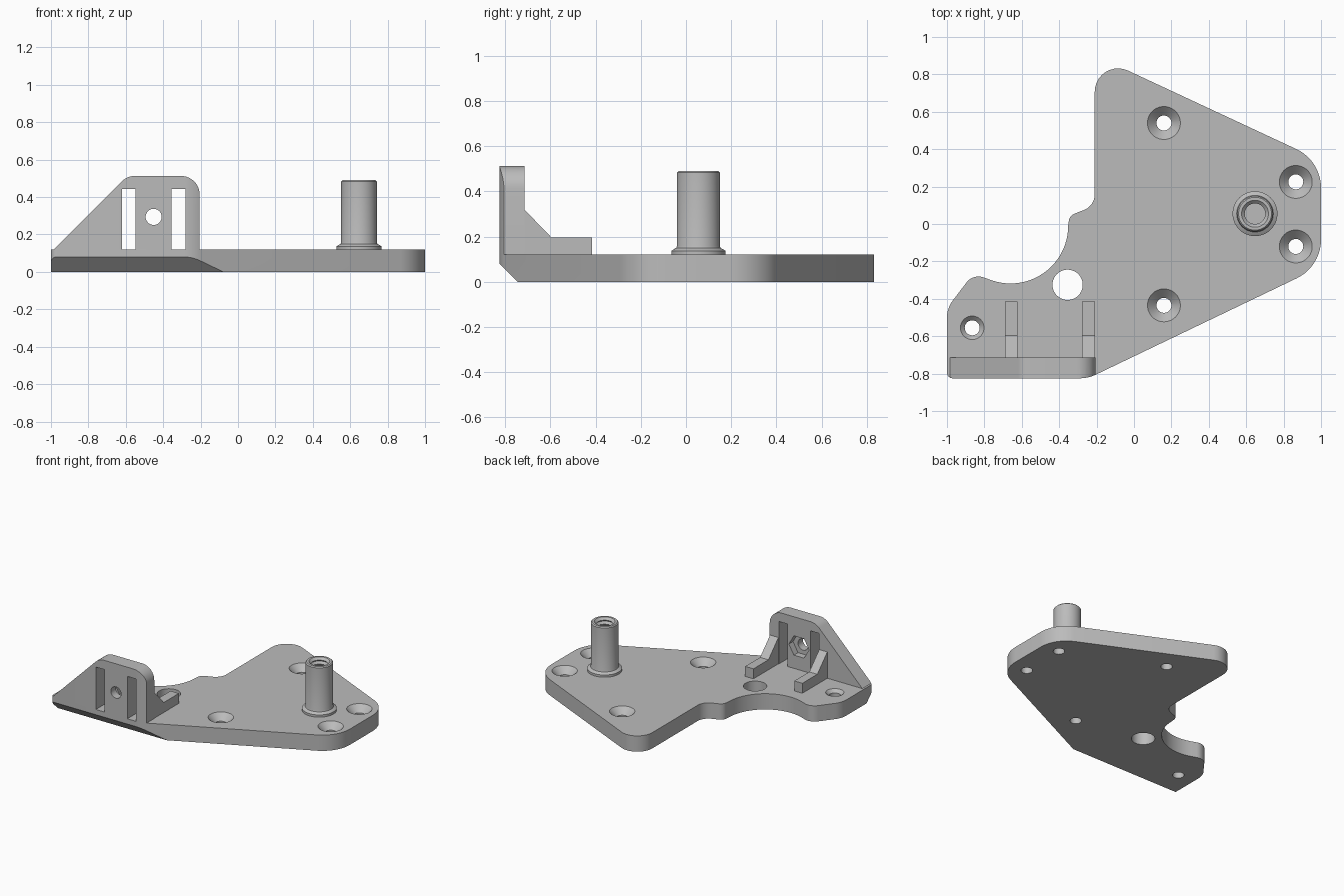
import bpy, bmesh
from math import pi, sin, cos, tan, radians
from mathutils import Vector

if "Cube" in bpy.data.objects:
    bpy.data.objects.remove(bpy.data.objects["Cube"])

grey = bpy.data.materials.new("matte grey")
grey.use_nodes = True
grey.diffuse_color = (0.5, 0.5, 0.5, 1)
grey.node_tree.nodes["Principled BSDF"].inputs["Base Color"].default_value = (0.5, 0.5, 0.5, 1)


def finish(name, bm):
    bmesh.ops.recalc_face_normals(bm, faces=bm.faces)
    mesh = bpy.data.meshes.new(name)
    bm.to_mesh(mesh)
    bm.free()
    obj = bpy.data.objects.new(name, mesh)
    bpy.context.collection.objects.link(obj)
    mesh.materials.append(grey)
    return obj


def rounded(corners, steps=10):
    """Outline from (x, y, radius) corners, with each corner filleted."""
    out = []
    for i, (x, y, r) in enumerate(corners):
        p = Vector((x, y))
        if r == 0:
            out.append(p)
            continue
        a = (Vector(corners[i - 1][:2]) - p).normalized()
        b = (Vector(corners[(i + 1) % len(corners)][:2]) - p).normalized()
        half = a.angle(b) / 2
        centre = p + (a + b).normalized() * r / sin(half)
        start = p + a * r / tan(half) - centre
        turn = (p + b * r / tan(half) - centre).angle_signed(start)
        for k in range(steps + 1):
            t = turn * k / steps
            out.append(centre + Vector((start.x * cos(t) - start.y * sin(t),
                                        start.x * sin(t) + start.y * cos(t))))
    return out


def prism(name, outline, lo, hi, axis="z"):
    """Extrude a 2D outline from lo to hi along one axis."""
    place = {"x": lambda p, h: (h, p[0], p[1]),
             "y": lambda p, h: (p[0], h, p[1]),
             "z": lambda p, h: (p[0], p[1], h)}[axis]
    bm = bmesh.new()
    low = [bm.verts.new(place(p, lo)) for p in outline]
    high = [bm.verts.new(place(p, hi)) for p in outline]
    bm.faces.new(low)
    bm.faces.new(high)
    for i in range(len(low)):
        bm.faces.new((low[i - 1], low[i], high[i], high[i - 1]))
    return finish(name, bm)


def lathe(name, profile, x, y, sides=48):
    """Spin an (r, z) profile about the vertical line through x, y."""
    bm = bmesh.new()
    rings = [[bm.verts.new((x + r * cos(2 * pi * k / sides), y + r * sin(2 * pi * k / sides), z))
              for k in range(sides)] for r, z in profile]
    for a, b in zip(rings, rings[1:]):
        for k in range(sides):
            bm.faces.new((a[k - 1], a[k], b[k], b[k - 1]))
    bm.faces.new(rings[0])
    bm.faces.new(rings[-1])
    return finish(name, bm)


def circle(x, y, r, n=40):
    return [(x + r * cos(2 * pi * k / n), y + r * sin(2 * pi * k / n)) for k in range(n)]


def rect(x0, x1, y0, y1):
    return [(x0, y0), (x1, y0), (x1, y1), (x0, y1)]


def boolean(obj, cutter, operation="DIFFERENCE"):
    """Apply the cutter to obj, then discard it."""
    cutter.hide_render = True
    mod = obj.modifiers.new("cut", "BOOLEAN")
    mod.operation, mod.solver, mod.object = operation, "EXACT", cutter
    bpy.context.view_layer.objects.active = obj
    bpy.ops.object.modifier_apply(modifier=mod.name)
    bpy.data.objects.remove(cutter)


THICK = 0.12
FRONT, WALL_BACK = -0.825, -0.715

# Base plate outline: straight sides, rounded corners and one scooped edge
scoop = [(-0.66 + 0.308 * cos(radians(a)), -0.01 + 0.308 * sin(radians(a)), 0)
         for a in range(0, -111, -5)]
outline = rounded([(-1, FRONT, 0.03), (-0.245, FRONT, 0.2), (1, -0.228, 0.23),
                   (1, 0.339, 0.23), (-0.21, 0.903, 0.125), (-0.21, 0.097, 0.09),
                   (-0.345, 0.045, 0.05)] + scoop +
                  [(-0.86, -0.266, 0.08), (-1, -0.45, 0.15)])
plate = prism("base_plate", outline, 0, THICK)

# Sloped underside along the front edge
boolean(plate, prism("chamfer_cutter", [(-0.745 + 0.05, -0.05), (-0.945, 0.2), (-0.945, -0.05)],
                     -1.1, 1.1, "x"))

# Countersunk screw holes and the plain through hole
for x, y, r in [(0.16, 0.54, 0.088), (0.16, -0.435, 0.088), (0.865, 0.225, 0.088),
                (0.865, -0.12, 0.088), (-0.865, -0.555, 0.063)]:
    depth = THICK - (r - 0.04)
    boolean(plate, lathe("screw_cutter", [(0.04, -0.1), (0.04, depth), (r, THICK), (r, 0.2)], x, y))
boolean(plate, prism("hole_cutter", circle(-0.355, -0.325, 0.081), -0.1, 0.2))

# Upright front wall, trimmed to the plate outline
wall = prism("front_wall", rounded([(-0.985, THICK, 0), (-0.205, THICK, 0),
                                    (-0.205, 0.513, 0.1), (-0.592, 0.513, 0.1)]),
             FRONT, WALL_BACK, "y")
boolean(wall, prism("wall_trim", outline, 0, 1), "INTERSECT")
for x0, x1 in [(-0.62, -0.547), (-0.355, -0.282)]:
    boolean(wall, prism("slot_cutter", rect(x0, x1, 0.05, 0.443), -1, -0.6, "y"))
boolean(wall, prism("bolt_cutter", circle(-0.451, 0.294, 0.043), -1, -0.6, "y"))
boolean(wall, prism("nut_cutter", circle(-0.451, 0.294, 0.085, 6), -0.765, -0.6, "y"))

# Two stepped ribs bracing the wall
rib_side = [(WALL_BACK, THICK), (-0.415, THICK), (-0.415, 0.196), (-0.595, 0.196), (WALL_BACK, 0.32)]
ribs = [prism(name, rib_side, x0, x1, "x")
        for name, x0, x1 in [("right_rib", -0.69, -0.622), ("left_rib", -0.278, -0.208)]]

# Hollow post with a collar and a ridged bore
ridges = []
for k in range(7):
    z = 0.46 - 0.035 * k
    ridges += [(0.068, z), (0.055, z - 0.0175)]
post = lathe("threaded_post", [(0.12, THICK), (0.12, 0.137), (0.108, 0.145), (0.098, 0.15),
                               (0.095, 0.16), (0.095, 0.483), (0.088, 0.49), (0.072, 0.49),
                               (0.055, 0.473)] + ridges, 0.647, 0.055)

# Smooth curved sides, crisp edges
for obj in [plate, wall, post] + ribs:
    bpy.ops.object.select_all(action="DESELECT")
    obj.select_set(True)
    bpy.context.view_layer.objects.active = obj
    bpy.ops.object.shade_smooth_by_angle(angle=radians(30))
